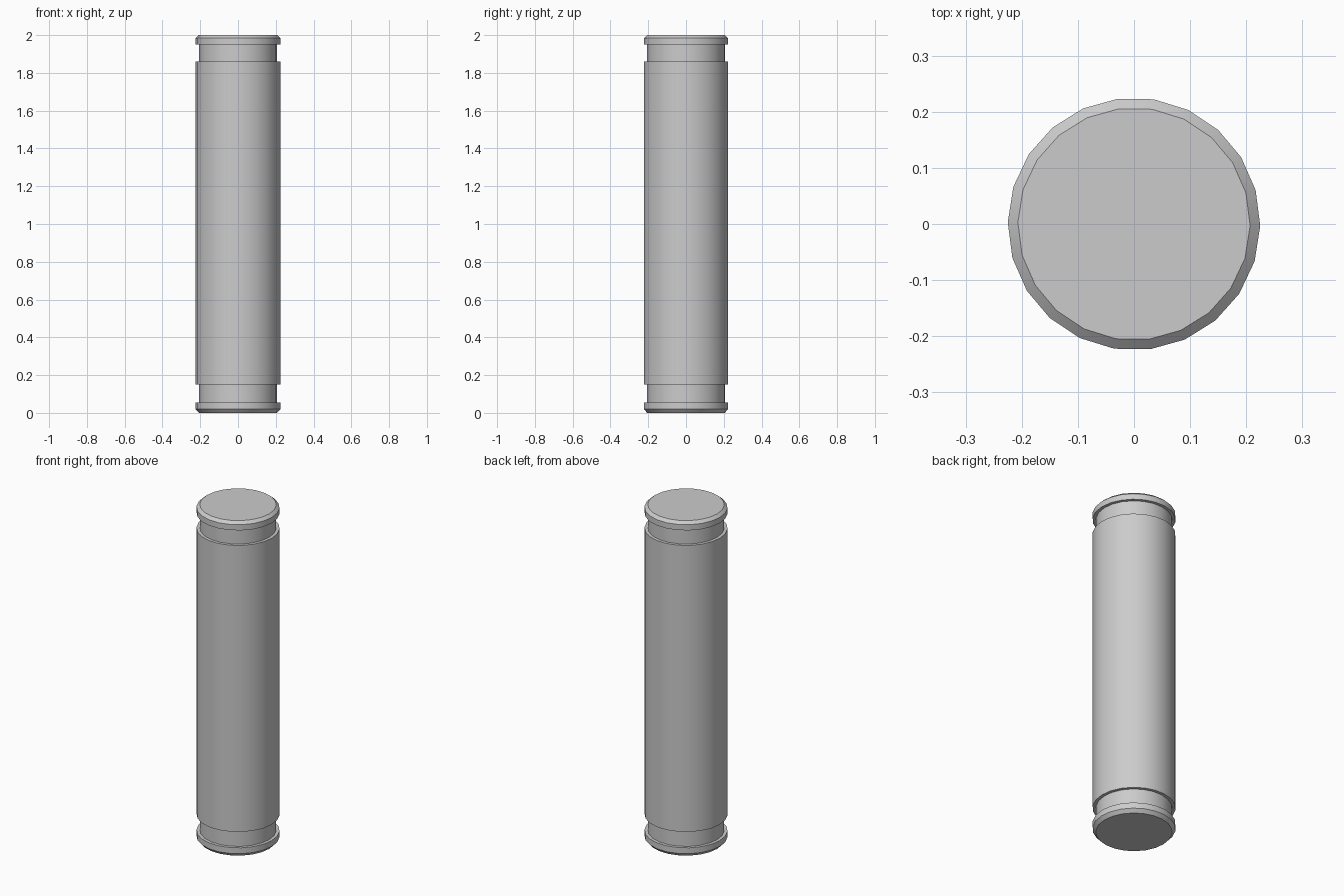
import bpy
import bmesh
from math import cos, sin, pi, radians

cube = bpy.data.objects.get("Cube")
if cube:
    bpy.data.objects.remove(cube, do_unlink=True)

SIDES = 22
TURN = radians(-0.8)
OUTER, INNER = 0.225, 0.207

grey = bpy.data.materials.new("light grey")
grey.use_nodes = True
colour = (0.6, 0.6, 0.6, 1)
grey.diffuse_color = colour
grey.node_tree.nodes["Principled BSDF"].inputs["Base Color"].default_value = colour

# Capsule outline as (radius, height): chamfered rim, neck, body, neck, rim
profile = [
    (INNER, 0), (OUTER, 0.02), (OUTER, 0.055),
    (INNER, 0.055), (INNER, 0.15),
    (OUTER, 0.15), (OUTER, 1.86),
    (INNER, 1.86), (INNER, 1.95),
    (OUTER, 1.95), (OUTER, 1.984), (INNER, 2),
]

# Turn the outline into closed rings and bridge them
bm = bmesh.new()
angles = [TURN + 2 * pi * i / SIDES for i in range(SIDES)]
rings = [[bm.verts.new((r * cos(a), r * sin(a), z)) for a in angles]
         for r, z in profile]
for low, high in zip(rings, rings[1:]):
    for i in range(SIDES):
        j = (i + 1) % SIDES
        bm.faces.new((low[i], low[j], high[j], high[i]))

# End caps
bm.faces.new(rings[0][::-1])
bm.faces.new(rings[-1])
bmesh.ops.recalc_face_normals(bm, faces=bm.faces[:])

mesh = bpy.data.meshes.new("grooved_cylinder")
bm.to_mesh(mesh)
bm.free()
mesh.materials.append(grey)
cylinder = bpy.data.objects.new("grooved_cylinder", mesh)
bpy.context.collection.objects.link(cylinder)

# Smooth around the side, crisp at the rims and steps
bpy.ops.object.select_all(action="DESELECT")
cylinder.select_set(True)
bpy.context.view_layer.objects.active = cylinder
bpy.ops.object.shade_smooth_by_angle(angle=radians(30))
